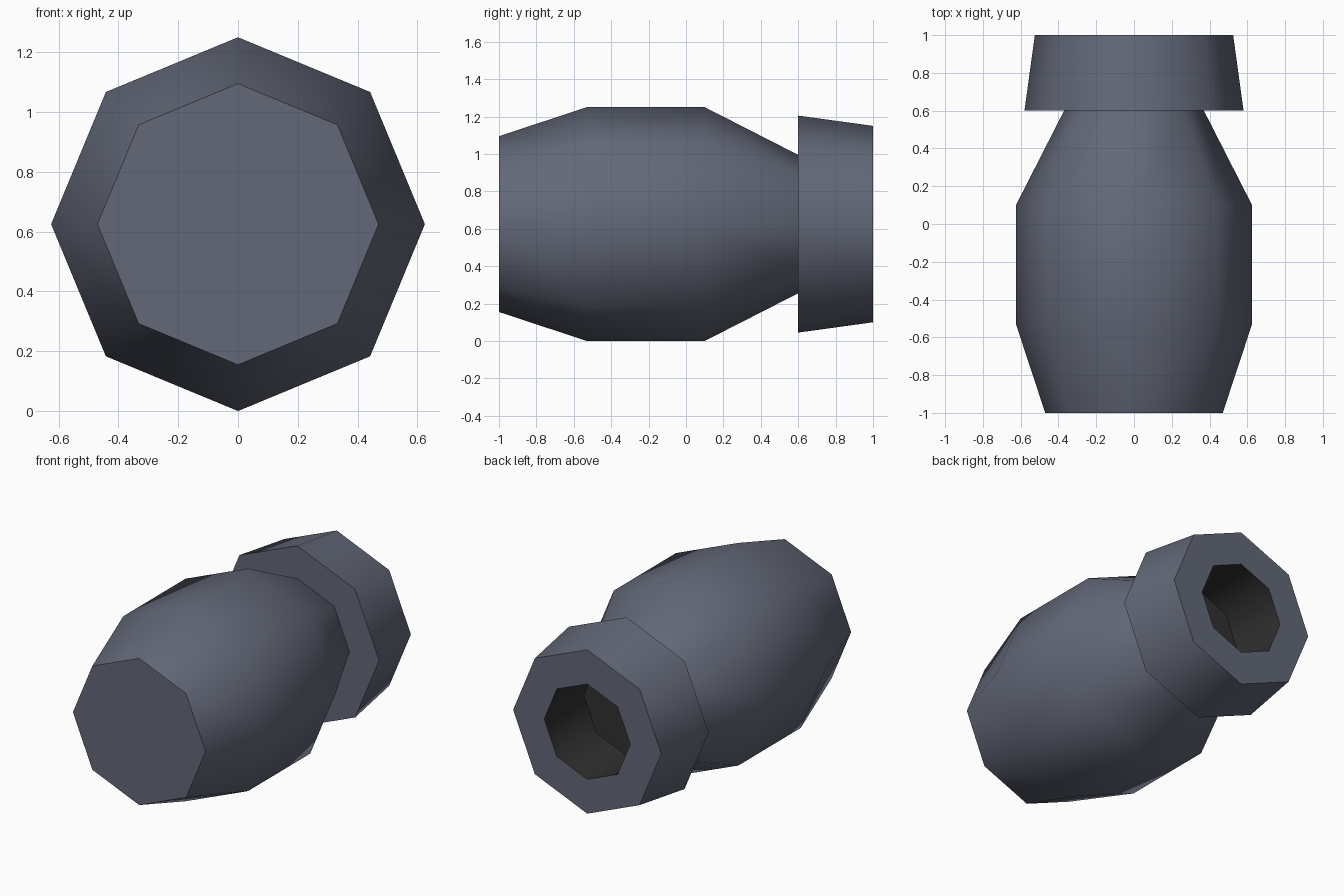
import bpy
import bmesh
import math

cube = bpy.data.objects.get("Cube")
if cube:
    bpy.data.objects.remove(cube, do_unlink=True)

SIDES = 8
AXIS_Z = 0.625


def material(name, rgb):
    mat = bpy.data.materials.new(name)
    mat.use_nodes = True
    mat.diffuse_color = (*rgb, 1)
    mat.node_tree.nodes["Principled BSDF"].inputs["Base Color"].default_value = (*rgb, 1)
    return mat


def lathe(name, profile, mat, cap_first=False, cap_last=False):
    """Sweep (y, radius) points round the long axis, with a corner at the top."""
    bm = bmesh.new()
    rings = []
    for y, radius in profile:
        angles = [math.tau * i / SIDES for i in range(SIDES)]
        rings.append([bm.verts.new((radius * math.sin(a), y, AXIS_Z + radius * math.cos(a)))
                      for a in angles])
    for a, b in zip(rings, rings[1:]):
        for i in range(SIDES):
            j = (i + 1) % SIDES
            bm.faces.new((a[i], b[i], b[j], a[j]))
    if cap_first:
        bm.faces.new(rings[0])
    if cap_last:
        bm.faces.new(rings[-1][::-1])
    mesh = bpy.data.meshes.new(name)
    bm.to_mesh(mesh)
    bm.free()
    mesh.materials.append(mat)
    obj = bpy.data.objects.new(name, mesh)
    bpy.context.collection.objects.link(obj)
    bpy.ops.object.select_all(action="DESELECT")
    obj.select_set(True)
    bpy.context.view_layer.objects.active = obj
    bpy.ops.object.shade_smooth_by_angle(angle=math.radians(60))
    return obj


steel = material("blue grey metal", (0.125, 0.14, 0.19))
dark = material("dark bore", (0.03, 0.03, 0.03))

# Barrel-shaped body with a closed front and a tapering neck
lathe("body", [(-1, 0.47), (-0.53, 0.625), (0.1, 0.625), (0.6, 0.37)], steel, cap_first=True)

# Collar: front annulus, tapered outside, rear annulus
lathe("collar", [(0.6, 0.35), (0.6, 0.58), (1, 0.525), (1, 0.305)], steel)

# Recess inside the collar with a flat floor
lathe("bore", [(1, 0.305), (0.6, 0.305)], dark, cap_last=True)
